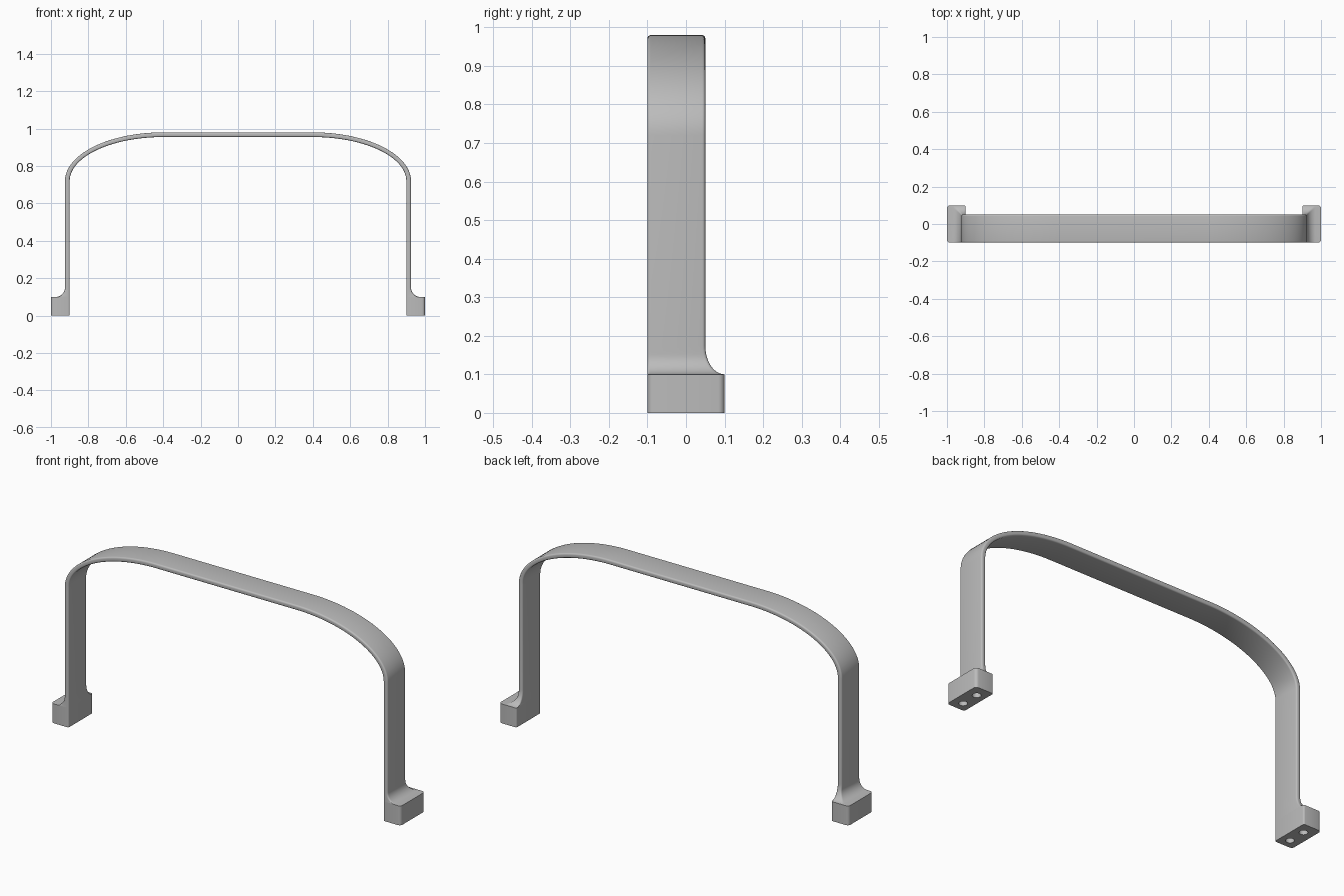
import bpy, bmesh
from math import pi, sin, cos, sqrt, radians
from mathutils import Vector, Matrix

if "Cube" in bpy.data.objects:
    bpy.data.objects.remove(bpy.data.objects["Cube"])

FRONT, BACK = -0.1, 0.05          # band edges in y
INNER, OUTER = 0.9, 0.925         # leg faces in x
EDGE = 0.008                      # rounding of the band edges

grey = bpy.data.materials.new("light_grey")
grey.use_nodes = True
grey.diffuse_color = (0.5, 0.5, 0.5, 1)
grey.node_tree.nodes["Principled BSDF"].inputs["Base Color"].default_value = (0.5, 0.5, 0.5, 1)


def ring(inner, outer, back, r_out=EDGE):
    """Rounded rectangle spanned by inner->outer (x, z) and front->back (y)."""
    a, b = Vector((inner[0], 0, inner[1])), Vector((outer[0], 0, outer[1]))
    u, width = (b - a).normalized(), (b - a).length
    corners = [(width, FRONT, r_out, -pi / 2), (width, back, r_out, 0),
               (0, back, EDGE, pi / 2), (0, FRONT, EDGE, pi)]
    pts = []
    for s, y, r, start in corners:
        cs = s - r if s else r
        cy = y - r if y > FRONT else y + r
        for k in range(5):
            t = start + k * pi / 8
            p = a + u * (cs + r * cos(t))
            pts.append(Vector((p.x, cy + r * sin(t), p.z)))
    return pts


def fillet(z, top, height, reach):
    """Sideways reach of a concave fillet at height z."""
    d = max(0, min(1, (top - z) / height))
    return reach * (1 - sqrt(1 - d * d))


# Mounting foot
rings = [ring((INNER, z), (1.0, z), 0.1, 0.016) for z in (0, 0.1)]

# Concave blend from foot to leg
steps = 14
for i in range(steps + 1):
    z = 0.1005 + 0.0745 * (i / steps) ** 1.5
    x = OUTER + fillet(z, 0.15, 0.05, 0.05)
    y = BACK + fillet(z, 0.175, 0.075, 0.05)
    rings.append(ring((INNER, z), (x, z), y))

# Leg and elliptical shoulder
arc = 28
for i in range(arc + 1):
    t = i / arc * pi / 2
    rings.append(ring((0.4 + 0.5 * cos(t), 0.72 + 0.235 * sin(t)),
                      (0.4 + 0.525 * cos(t), 0.72 + 0.26 * sin(t)), BACK))

# Mirrored half closes the arch
rings += [[Vector((-p.x, p.y, p.z)) for p in r] for r in reversed(rings)]

bm = bmesh.new()
loops = [[bm.verts.new(p) for p in r] for r in rings]
n = len(loops[0])
for lo, hi in zip(loops, loops[1:]):
    for i in range(n):
        j = (i + 1) % n
        bm.faces.new((lo[i], lo[j], hi[j], hi[i]))
bm.faces.new(loops[0])
bm.faces.new(loops[-1])
bmesh.ops.recalc_face_normals(bm, faces=bm.faces)
mesh = bpy.data.meshes.new("arch_handle")
bm.to_mesh(mesh)
bm.free()
mesh.materials.append(grey)
handle = bpy.data.objects.new("arch_handle", mesh)
bpy.context.collection.objects.link(handle)

# Screw holes in the underside of both feet
bm = bmesh.new()
for x in (-0.947, 0.947):
    for y in (-0.052, 0.042):
        bmesh.ops.create_cone(bm, cap_ends=True, segments=32, radius1=0.02, radius2=0.02,
                              depth=0.12, matrix=Matrix.Translation((x, y, 0)))
mesh = bpy.data.meshes.new("screw_hole_cutter")
bm.to_mesh(mesh)
bm.free()
mesh.materials.append(grey)
cutter = bpy.data.objects.new("screw_hole_cutter", mesh)
cutter.hide_render = True
bpy.context.collection.objects.link(cutter)

mod = handle.modifiers.new("screw_holes", 'BOOLEAN')
mod.operation = 'DIFFERENCE'
mod.solver = 'EXACT'
mod.object = cutter
bpy.ops.object.select_all(action='DESELECT')
handle.select_set(True)
bpy.context.view_layer.objects.active = handle
bpy.ops.object.modifier_apply(modifier=mod.name)
bpy.data.objects.remove(cutter)
bpy.ops.object.shade_smooth_by_angle(angle=radians(30))
